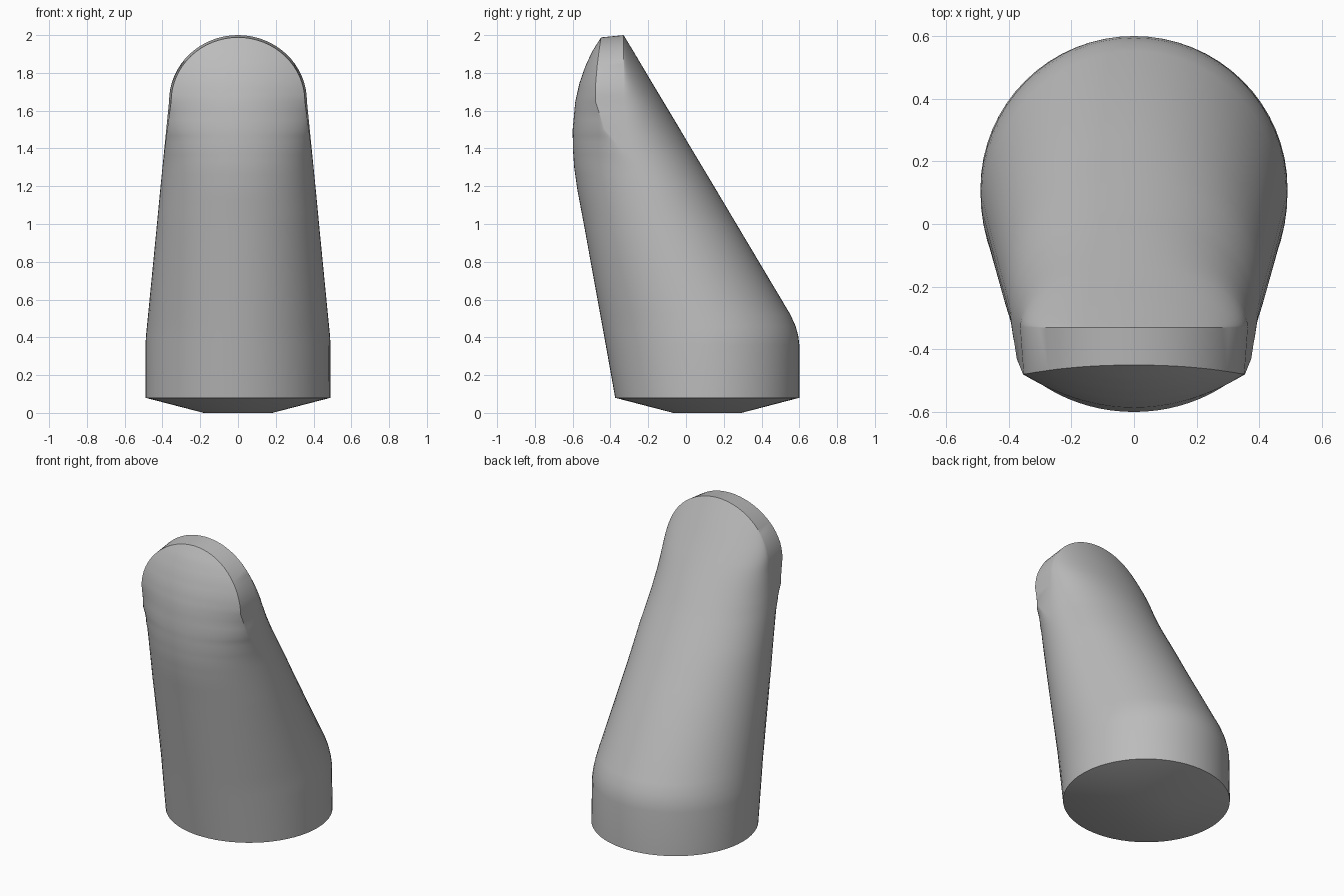
import bpy, bmesh, math

if "Cube" in bpy.data.objects:
    bpy.data.objects.remove(bpy.data.objects["Cube"])

# Stations up the lever: z, half width, front y, front side y, back side y, back y,
# front fullness, back fullness (0.5 = round section, 1 = creased shallow arc)
ROWS = [
    (0.08, 0.49, -0.375, 0.115, 0.115, 0.60, 0.5, 0.5),
    (0.36, 0.49, -0.425, 0.10, 0.10, 0.60, 0.5, 0.5),
    (0.41, 0.487, -0.434, 0.09, 0.09, 0.594, 0.5, 0.5),
    (0.46, 0.482, -0.443, 0.075, 0.075, 0.58, 0.5, 0.5),
    (0.52, 0.476, -0.454, 0.05, 0.05, 0.553, 0.5, 0.5),
    (1.00, 0.429, -0.541, -0.14, -0.14, 0.267, 0.5, 0.5),
    (1.18, 0.412, -0.575, -0.20, -0.20, 0.16, 0.5, 0.5),
    (1.30, 0.400, -0.592, -0.25, -0.25, 0.088, 0.5, 0.5),
    (1.40, 0.390, -0.599, -0.34, -0.29, 0.028, 0.58, 0.5),
    (1.50, 0.380, -0.600, -0.43, -0.315, -0.031, 0.75, 0.5),
    (1.65, 0.365, -0.586, -0.48, -0.33, -0.121, 1.0, 0.5),
    (1.75, 0.0, -0.565, -0.478, -0.33, -0.181, 1.0, 0.62),
    (1.85, 0.0, -0.532, -0.470, -0.33, -0.240, 1.0, 0.78),
    (1.93, 0.0, -0.495, -0.460, -0.33, -0.288, 1.0, 0.9),
    (2.00, 0.0, -0.450, -0.450, -0.33, -0.330, 1.0, 1.0),
]
N = 32        # segments across each half of a section
CAP = 16      # rings in the rounded tip
TIP_Z, TIP_H, TIP_W = 1.65, 0.35, 0.365


def station(z):
    for a, b in zip(ROWS, ROWS[1:]):
        if z <= b[0] + 1e-6:
            k = (z - a[0]) / (b[0] - a[0])
            return [p + (q - p) * k for p, q in zip(a, b)]


def section(z, w, tilt):
    _, _, yf, sf, sb, yb, pf, pb = station(z)
    pts = []
    for side, y0, y1, p, sx in ((1, sf, yf, pf, 1 - 0.06 * (pf - 0.5)),
                                (-1, sb, yb, pb, 1)):
        for i in range(N + 1):
            u = math.pi * (i / N - 0.5)
            y = y0 + (y1 - y0) * max(0, math.cos(u)) ** (2 * p)
            pts.append((side * sx * w * math.sin(u), y,
                        z - 0.1 * tilt * max(0, -0.33 - y)))
    return pts


# Body rings, then the half-round tip
rings = []
for a, b in zip(ROWS[:10], ROWS[1:11]):
    steps = 3 if b[0] > 1.1 else 1
    for s in range(steps):
        z = a[0] + (b[0] - a[0]) * s / steps
        rings.append(section(z, station(z)[1], 0))
for i in range(CAP + 1):
    t = math.pi / 2 * i / CAP
    w = TIP_W * math.cos(t) if i < CAP else 0
    rings.append(section(TIP_Z + TIP_H * math.sin(t), w, math.sin(t)))

# Shallow cone under the base, ending in a small flat disc
base = rings[0]
rings.insert(0, [(x * 0.37, 0.113 + (y - 0.113) * 0.37, 0) for x, y, z in base])

bm = bmesh.new()
grid = [[bm.verts.new(p) for p in r] for r in rings]
count = len(grid[0])
for low, high in zip(grid, grid[1:]):
    for i in range(count):
        j = (i + 1) % count
        bm.faces.new((low[i], low[j], high[j], high[i]))
bm.faces.new(grid[0][::-1])
bmesh.ops.remove_doubles(bm, verts=bm.verts[:], dist=0.0005)
bmesh.ops.recalc_face_normals(bm, faces=bm.faces[:])

mesh = bpy.data.meshes.new("lever")
bm.to_mesh(mesh)
bm.free()
lever = bpy.data.objects.new("lever", mesh)
bpy.context.collection.objects.link(lever)

grey = bpy.data.materials.new("plain grey")
grey.diffuse_color = (0.5, 0.5, 0.5, 1)
grey.use_nodes = True
grey.node_tree.nodes["Principled BSDF"].inputs["Base Color"].default_value = grey.diffuse_color
mesh.materials.append(grey)

bpy.context.view_layer.objects.active = lever
lever.select_set(True)
bpy.ops.object.shade_smooth_by_angle(angle=math.radians(30))
